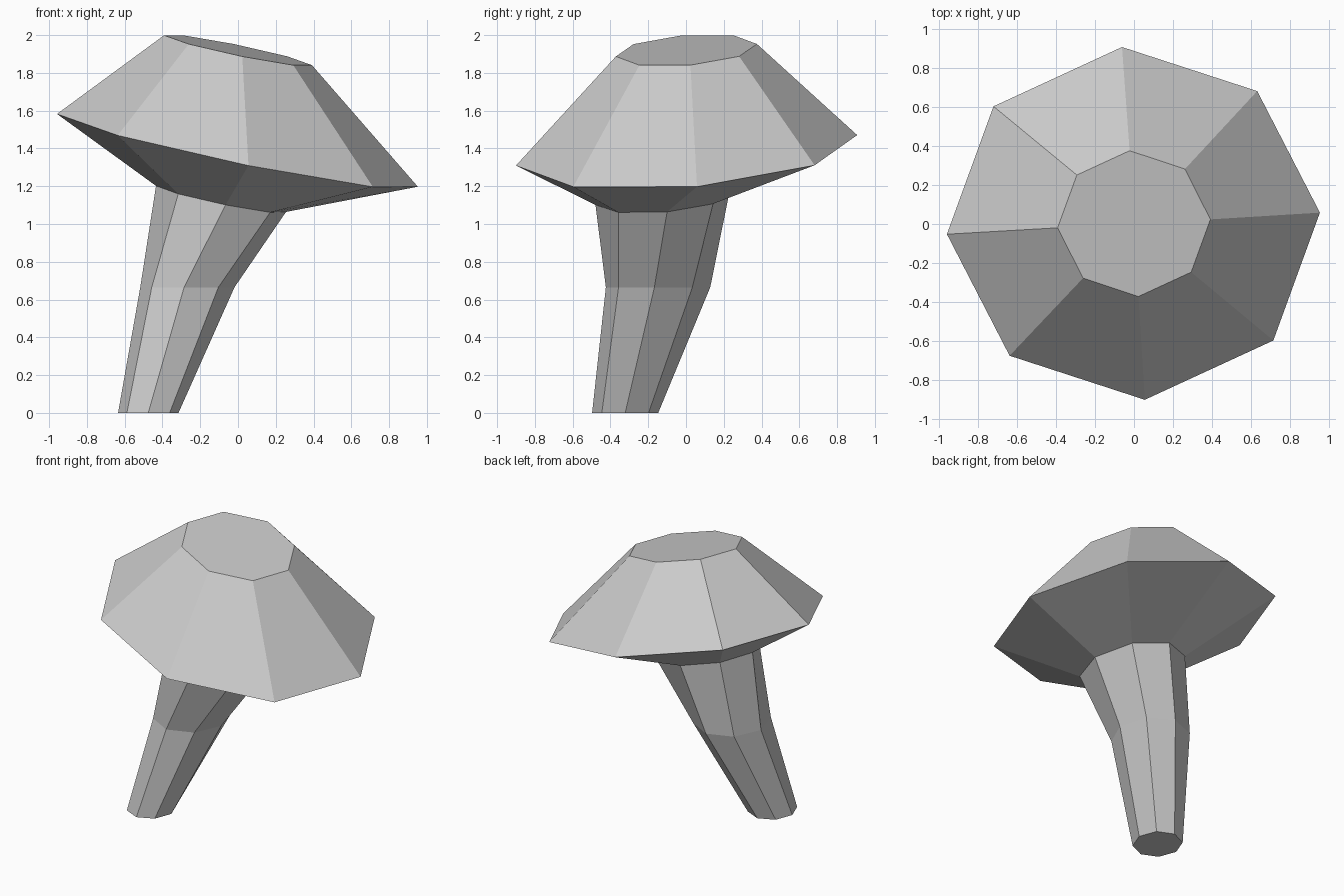
import bpy
import bmesh
from math import cos, sin, radians, tau

SIDES = 8
TILT_X, TILT_Y = -0.206, 0.076   # slope of the leaning cap

if "Cube" in bpy.data.objects:
    bpy.data.objects.remove(bpy.data.objects["Cube"], do_unlink=True)

grey = bpy.data.materials.new("plain_grey")
grey.use_nodes = True
grey.diffuse_color = (0.6, 0.6, 0.6, 1)
grey.node_tree.nodes["Principled BSDF"].inputs["Base Color"].default_value = (0.6, 0.6, 0.6, 1)


def add_ring(bm, centre, rx, ry, turn, tilted):
    """Octagonal ring, level or lying in the slope of the cap."""
    cx, cy, cz = centre
    ring = []
    for i in range(SIDES):
        a = tau * i / SIDES + radians(turn)
        dx, dy = rx * cos(a), ry * sin(a)
        dz = TILT_X * dx + TILT_Y * dy if tilted else 0
        ring.append(bm.verts.new((cx + dx, cy + dy, cz + dz)))
    return ring


def loft(name, rings, close_bottom=False, close_top=False):
    """Flat-sided body through rings listed from bottom to top."""
    bm = bmesh.new()
    loops = [add_ring(bm, *r) for r in rings]
    for low, high in zip(loops, loops[1:]):
        for i in range(SIDES):
            j = (i + 1) % SIDES
            bm.faces.new((low[i], low[j], high[j], high[i]))
    if close_bottom:
        bm.faces.new(loops[0][::-1])
    if close_top:
        bm.faces.new(loops[-1])
    mesh = bpy.data.meshes.new(name)
    bm.to_mesh(mesh)
    bm.free()
    mesh.materials.append(grey)
    obj = bpy.data.objects.new(name, mesh)
    bpy.context.collection.objects.link(obj)
    return obj


# Ring where the stem meets the underside of the cap
collar = ((-0.09, -0.125, 1.133), 0.345, 0.355, 4, True)

# Bent stem, widening upward
loft("stem", [
    ((-0.475, -0.322, 0), 0.16, 0.175, 0, False),
    ((-0.268, -0.148, 0.665), 0.25, 0.277, -4, False),
    collar,
], close_bottom=True)

# Leaning cap: underside, brim and flat crown
loft("cap", [
    collar,
    ((-0.003, 0.003, 1.39), 0.957, 0.905, 3.5, True),
    ((0, 0.002, 1.92), 0.392, 0.374, 3.3, True),
], close_top=True)
